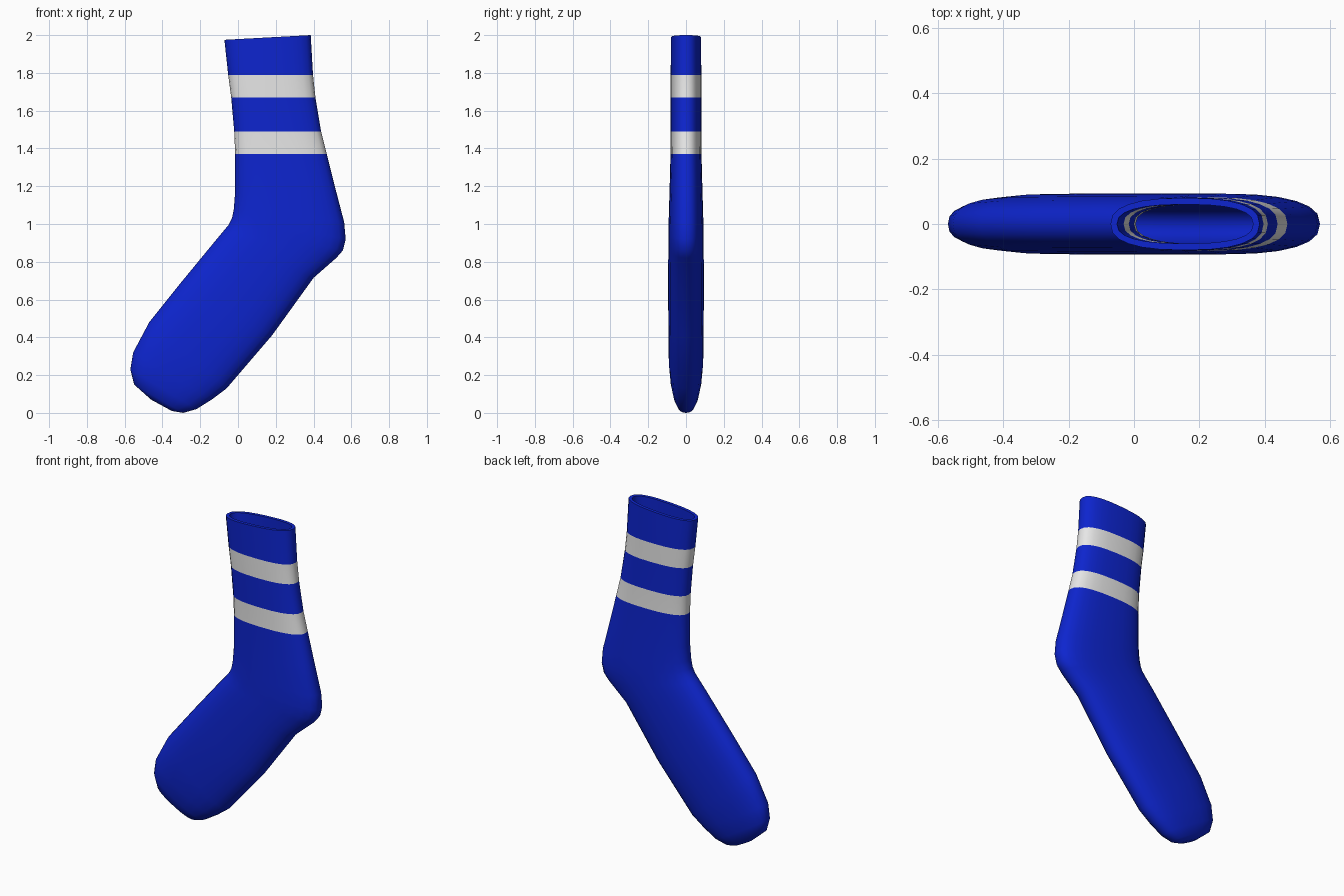
import bpy, bmesh, math
from mathutils import Vector

if "Cube" in bpy.data.objects:
    bpy.data.objects.remove(bpy.data.objects["Cube"])


def material(name, rgb):
    m = bpy.data.materials.new(name)
    m.diffuse_color = (*rgb, 1)
    m.use_nodes = True
    m.node_tree.nodes["Principled BSDF"].inputs["Base Color"].default_value = m.diffuse_color
    return m


blue = material("blue knit", (0.004, 0.018, 0.62))
white = material("white stripe", (0.8, 0.8, 0.8))

# Sections from cuff to toe: instep x, z, heel/sole x, z, half thickness
SECTIONS = [
    (-0.072, 1.975, 0.385, 2.00, 0.080),
    (-0.052, 1.79, 0.397, 1.79, 0.081),
    (-0.036, 1.67, 0.410, 1.67, 0.081),
    (-0.020, 1.49, 0.440, 1.49, 0.081),
    (-0.015, 1.37, 0.470, 1.37, 0.082),
    (-0.015, 1.17, 0.515, 1.19, 0.087),
    (-0.022, 1.08, 0.562, 1.01, 0.091),
    (-0.032, 1.03, 0.570, 0.92, 0.093),
    (-0.050, 0.995, 0.555, 0.86, 0.093),
    (-0.075, 0.965, 0.520, 0.82, 0.093),
    (-0.125, 0.905, 0.400, 0.715, 0.094),
    (-0.310, 0.68, 0.180, 0.41, 0.094),
    (-0.470, 0.48, -0.060, 0.13, 0.092),
    (-0.555, 0.32, -0.140, 0.07, 0.083),
    (-0.570, 0.23, -0.220, 0.02, 0.069),
    (-0.550, 0.15, -0.290, 0.00, 0.050),
    (-0.460, 0.07, -0.350, 0.01, 0.022),
]
STRIPES = (1, 3)      # bands between sections that are white
N = 24                # points round each section
WALL = 0.02

bm = bmesh.new()


def ring(section, inset=0.0):
    lx, lz, rx, rz, half = section
    left, right = Vector((lx, 0, lz)), Vector((rx, 0, rz))
    mid, axis = (left + right) / 2, (right - left) / 2
    axis *= (axis.length - inset) / axis.length
    verts = []
    for i in range(N):
        a = 2 * math.pi * i / N
        c, s = math.cos(a), math.sin(a)
        u = math.copysign(abs(c) ** 0.8, c)
        v = math.copysign(abs(s) ** 0.8, s)
        verts.append(bm.verts.new(mid + axis * u + Vector((0, (half - inset) * v, 0))))
    return verts


def bridge(a, b, mat=0):
    for i in range(N):
        j = (i + 1) % N
        bm.faces.new((a[i], b[i], b[j], a[j])).material_index = mat


def skin(rings):
    for k in range(len(rings) - 1):
        bridge(rings[k], rings[k + 1], int(k in STRIPES))
    bm.faces.new(rings[-1])


# Outer knit, inner lining, and the cuff rim joining them
outer = [ring(s) for s in SECTIONS]
inner = [ring(s, WALL) for s in SECTIONS[:-2]]
skin(outer)
skin(inner)
bridge(outer[0], inner[0])
bmesh.ops.recalc_face_normals(bm, faces=bm.faces)

mesh = bpy.data.meshes.new("sock")
bm.to_mesh(mesh)
bm.free()
mesh.materials.append(blue)
mesh.materials.append(white)
sock = bpy.data.objects.new("sock", mesh)
bpy.context.collection.objects.link(sock)
bpy.context.view_layer.objects.active = sock
sock.select_set(True)
bpy.ops.object.shade_smooth_by_angle(angle=math.radians(45))
